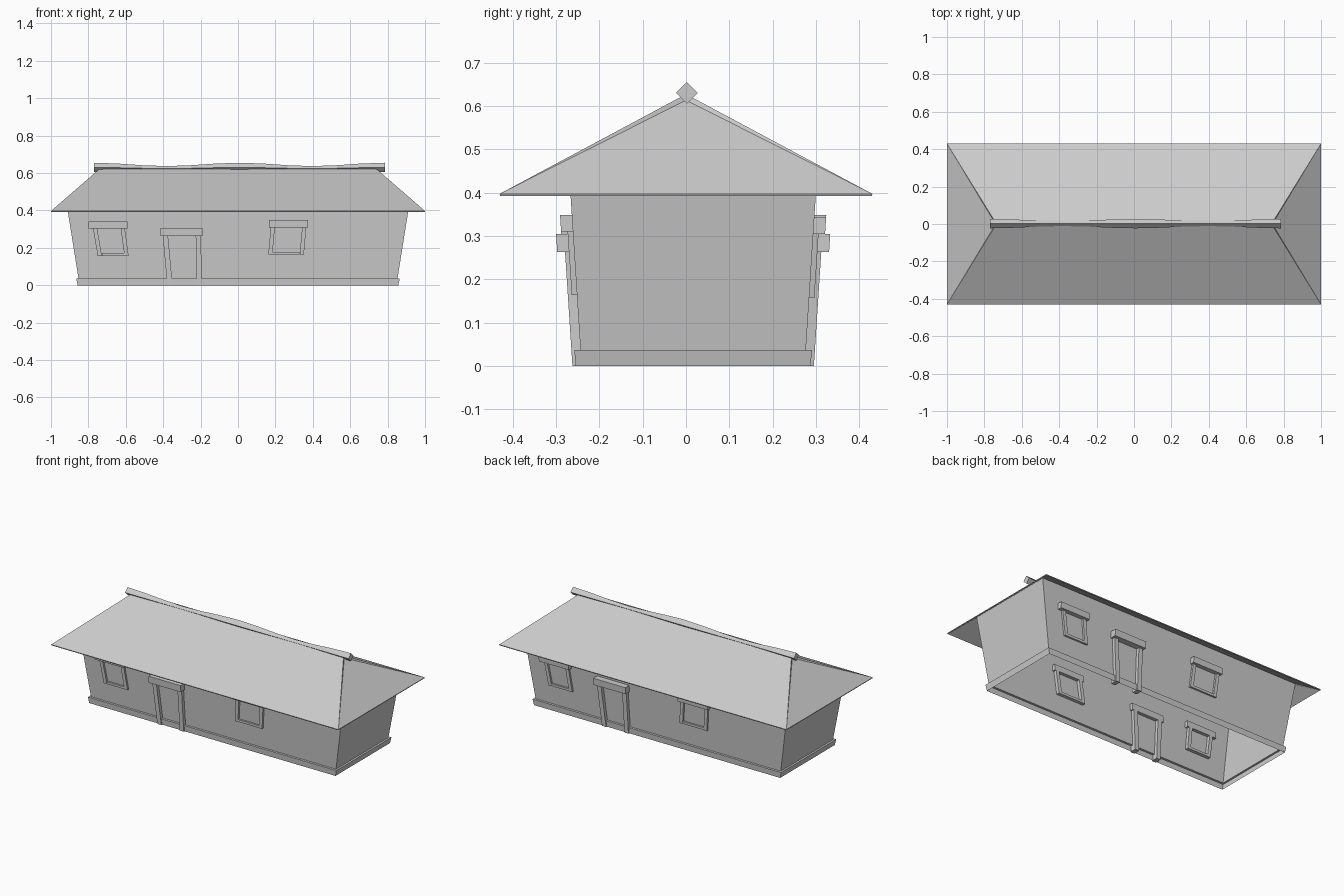
import bpy
import bmesh
import math

cube = bpy.data.objects.get("Cube")
if cube:
    bpy.data.objects.remove(cube)

grey = bpy.data.materials.new("plain_grey")
grey.use_nodes = True
grey.diffuse_color = (0.6, 0.6, 0.6, 1)
grey.node_tree.nodes["Principled BSDF"].inputs["Base Color"].default_value = (0.6, 0.6, 0.6, 1)

MID_Y = 0.0165  # the walls sit slightly behind the roof centre


def make(name, verts, faces):
    bm = bmesh.new()
    vs = [bm.verts.new(v) for v in verts]
    for f in faces:
        bm.faces.new([vs[i] for i in f])
    bmesh.ops.recalc_face_normals(bm, faces=bm.faces)
    mesh = bpy.data.meshes.new(name)
    bm.to_mesh(mesh)
    bm.free()
    mesh.materials.append(grey)
    obj = bpy.data.objects.new(name, mesh)
    bpy.context.collection.objects.link(obj)
    return obj


def loft(name, rings, capped):
    n = len(rings[0])
    verts = [v for ring in rings for v in ring]
    faces = []
    for r in range(len(rings) - 1):
        for i in range(n):
            j = (i + 1) % n
            faces.append((r * n + i, r * n + j, (r + 1) * n + j, (r + 1) * n + i))
    if capped:
        faces += [tuple(range(n)), tuple(range((len(rings) - 1) * n, len(rings) * n))]
    return make(name, verts, faces)


def wall_y(z):
    return -0.24 - 0.065 * z


# Flared walls with a skirting step, open underneath
def wall_ring(x, y, z):
    return [(sx * x, MID_Y + sy * y, z) for sx, sy in ((-1, -1), (1, -1), (1, 1), (-1, 1))]


loft("walls", [wall_ring(0.857, 0.271, 0), wall_ring(0.865, 0.274, 0.037),
               wall_ring(0.853, 0.260, 0.037), wall_ring(0.92, 0.287, 0.458)], False)


# Bars follow the lean of the wall and pass through it
def bar(name, side, low, high, z0, z1, out, depth=0.02):
    rings = []
    for (xa, xb), z in ((low, z0), (high, z1)):
        yo, yi = wall_y(z) - out, wall_y(z) + depth
        ring = [(xa, yo, z), (xb, yo, z), (xb, yi, z), (xa, yi, z)]
        if side == "back":
            ring = [(-x, 2 * MID_Y - y, z) for x, y, z in ring]
        rings.append(ring)
    loft(side + "_" + name, rings, True)


def window(name, side, low, high, z0, z1, lintel):
    w = 0.022
    bar(name + "_jamb_a", side, (low[0], low[0] + w), (high[0], high[0] + w), z0, z1, 0.013)
    bar(name + "_jamb_b", side, (low[1] - w, low[1]), (high[1] - w, high[1]), z0, z1, 0.013)
    bar(name + "_sill", side, (low[0] + w, low[1] - w), (low[0] + w, low[1] - w), z0, z0 + 0.015, 0.012)
    bar(name + "_lintel", side, lintel, lintel, z1, z1 + 0.038, 0.028)


for side in ("front", "back"):
    window("window_wide", side, (-0.75, -0.585), (-0.775, -0.605), 0.157, 0.304, (-0.80, -0.592))
    window("window_narrow", side, (0.162, 0.352), (0.175, 0.365), 0.164, 0.31, (0.165, 0.374))
    bar("door_post_a", side, (-0.378, -0.35), (-0.402, -0.374), 0, 0.263, 0.022)
    bar("door_post_b", side, (-0.222, -0.194), (-0.226, -0.198), 0, 0.263, 0.022)
    bar("door_lintel", side, (-0.414, -0.19), (-0.414, -0.19), 0.263, 0.305, 0.04)

# Thin hipped roof: end slopes tuck just under the main slopes
roof_verts = [(-1, -0.43, 0.397), (1, -0.43, 0.397), (1, 0.43, 0.397), (-1, 0.43, 0.397),
              (-0.735, 0, 0.627), (0.735, 0, 0.627), (-0.74, 0, 0.613), (0.74, 0, 0.613)]
roof = make("roof", roof_verts, [(0, 1, 5, 4), (2, 3, 4, 5), (1, 2, 7), (3, 0, 6),
                                 (1, 7, 5), (2, 5, 7), (0, 4, 6), (3, 6, 4)])
# Outward normals on the open shell
bm = bmesh.new()
bm.from_mesh(roof.data)
bm.faces.ensure_lookup_table()
if bm.faces[0].normal.z < 0:
    bmesh.ops.reverse_faces(bm, faces=bm.faces)
bm.to_mesh(roof.data)
bm.free()
shell = roof.modifiers.new("thickness", "SOLIDIFY")
shell.thickness = 0.006
shell.offset = -1

# Wavy diamond-section ridge beam
beam = []
steps = 12
for i in range(steps + 1):
    t = i / steps
    h = 0.019 + 0.006 * math.cos(4 * math.pi * t)
    zc = 0.627 + 0.003 * math.cos(4 * math.pi * t)
    x = -0.77 + 1.555 * t
    beam.append([(x, 0.002, zc + h), (x, 0.002 + h, zc), (x, 0.002, zc - h), (x, 0.002 - h, zc)])
loft("ridge_beam", beam, True)
